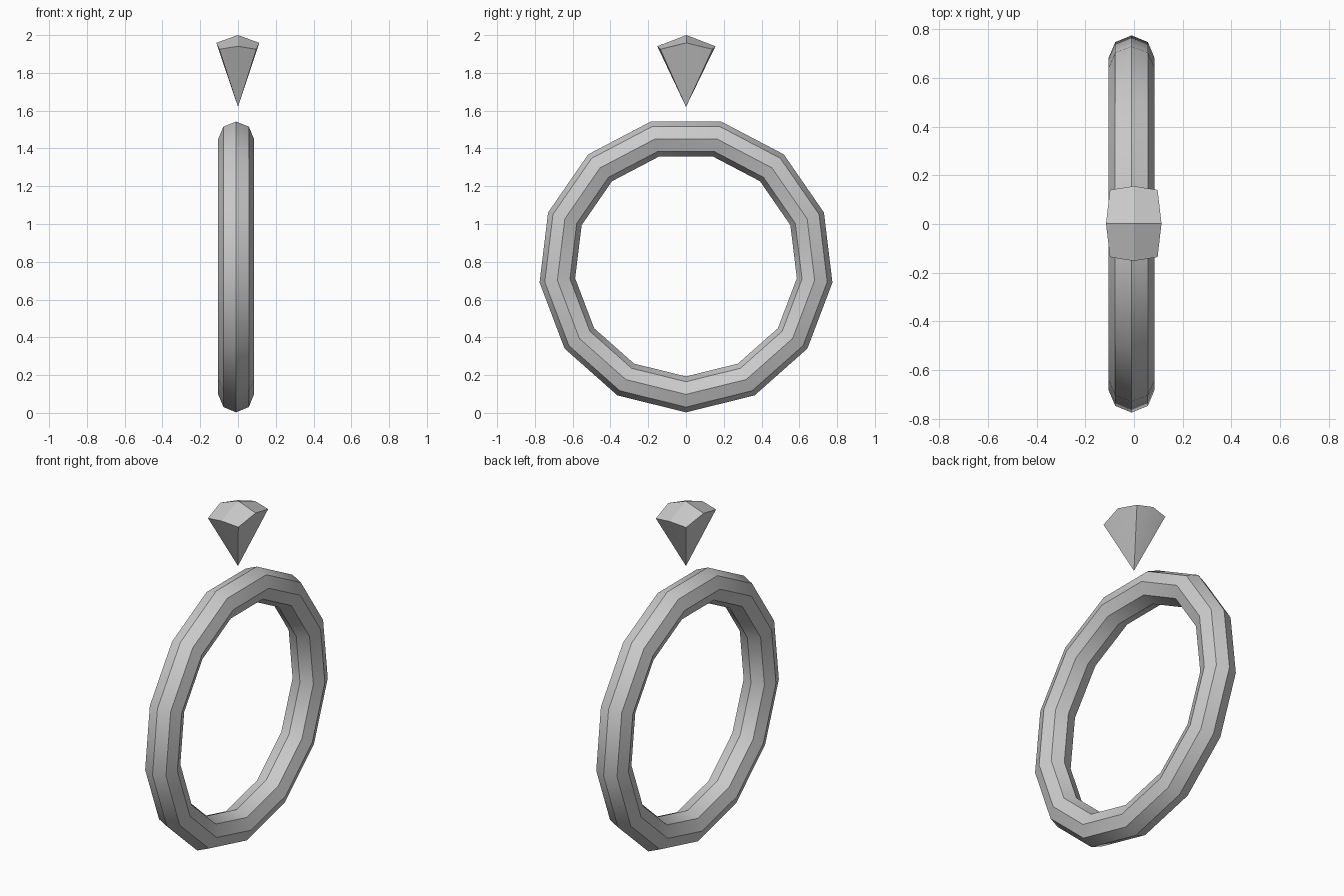
import bpy, bmesh
from math import pi, sin, cos, radians

if "Cube" in bpy.data.objects:
    bpy.data.objects.remove(bpy.data.objects["Cube"])


def make_object(name, bm):
    bmesh.ops.recalc_face_normals(bm, faces=bm.faces)
    mesh = bpy.data.meshes.new(name)
    bm.to_mesh(mesh)
    bm.free()
    obj = bpy.data.objects.new(name, mesh)
    bpy.context.collection.objects.link(obj)
    bpy.ops.object.select_all(action='DESELECT')
    obj.select_set(True)
    bpy.context.view_layer.objects.active = obj
    bpy.ops.object.shade_smooth_by_angle(angle=radians(30))
    return obj


# Ring band: 13-segment torus with an octagonal section, a vertex at the bottom
SEG, SIDES, MAJOR, MINOR = 13, 8, 0.686, 0.095
CX, CZ = -0.01, 0.784
bm = bmesh.new()
loops = []
for i in range(SEG):
    a = 2 * pi * i / SEG
    loop = []
    for j in range(SIDES):
        b = 2 * pi * j / SIDES
        r = MAJOR + MINOR * cos(b)
        loop.append(bm.verts.new((CX + MINOR * sin(b), r * sin(a), CZ - r * cos(a))))
    loops.append(loop)
for i in range(SEG):
    p, q = loops[i], loops[(i + 1) % SEG]
    for j in range(SIDES):
        k = (j + 1) % SIDES
        bm.faces.new((p[j], p[k], q[k], q[j]))
make_object("ring_band", bm)

# Gem: 3 x 3 domed crown over a four-sided point
bm = bmesh.new()
grid = {}
for i in (-1, 0, 1):
    for j in (-1, 0, 1):
        x = i * (0.098 if j else 0.114) - 0.001
        y = j * (0.138 if i else 0.154) + 0.002
        z = 2.0 - 0.041 * abs(i) - 0.059 * abs(j) + 0.025 * abs(i * j)
        grid[i, j] = bm.verts.new((x, y, z))
tip = bm.verts.new((0, 0, 1.62))
for i in (-1, 0):
    for j in (-1, 0):
        bm.faces.new((grid[i, j], grid[i + 1, j], grid[i + 1, j + 1], grid[i, j + 1]))
rim = [(-1, -1), (0, -1), (1, -1), (1, 0), (1, 1), (0, 1), (-1, 1), (-1, 0)]
for n in range(8):
    bm.faces.new((grid[rim[n]], grid[rim[(n + 1) % 8]], tip))
make_object("gem", bm)
